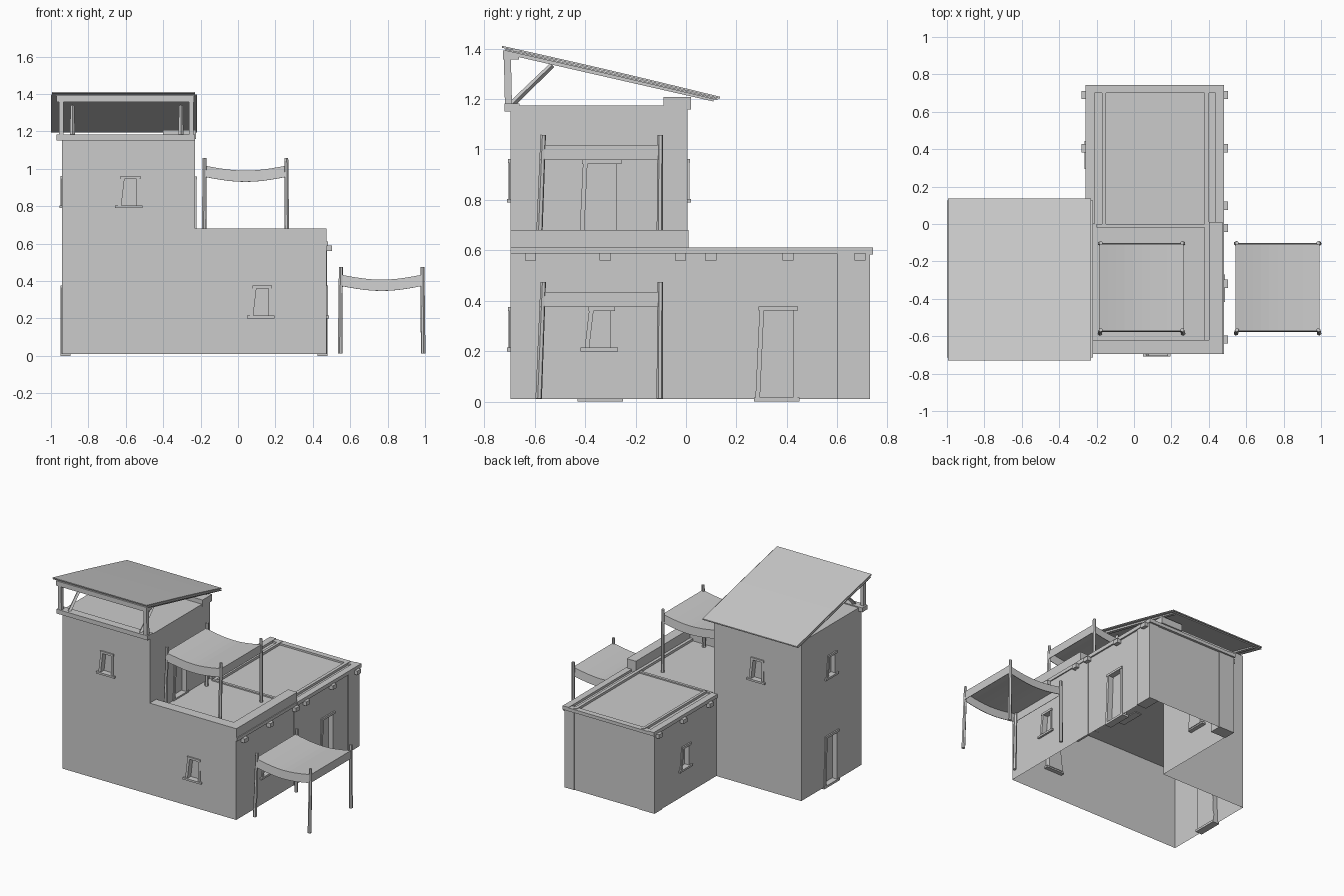
import bpy, bmesh, math
from mathutils import Vector, Matrix

if "Cube" in bpy.data.objects:
    bpy.data.objects.remove(bpy.data.objects["Cube"])

def finish(name, bm):
    bmesh.ops.recalc_face_normals(bm, faces=bm.faces)
    me = bpy.data.meshes.new(name)
    bm.to_mesh(me)
    bm.free()
    ob = bpy.data.objects.new(name, me)
    bpy.context.collection.objects.link(ob)
    return ob

def prism(name, pts, d, mat=Matrix()):
    """Extrude a closed outline by vector d."""
    bm = bmesh.new()
    d = Vector(d)
    a = [bm.verts.new(mat @ Vector(p)) for p in pts]
    b = [bm.verts.new(mat @ (Vector(p) + d)) for p in pts]
    n = len(pts)
    bm.faces.new(a)
    bm.faces.new(b[::-1])
    for i in range(n):
        bm.faces.new((a[i], a[(i + 1) % n], b[(i + 1) % n], b[i]))
    return finish(name, bm)

def box(name, x0, x1, y0, y1, z0, z1, mat=Matrix()):
    return prism(name, [(x0, y0, z0), (x1, y0, z0), (x1, y1, z0), (x0, y1, z0)], (0, 0, z1 - z0), mat)

def rod(name, a, b, r, sides=6):
    a, b = Vector(a), Vector(b)
    q = (b - a).to_track_quat('Z', 'Y').to_matrix().to_4x4()
    bm = bmesh.new()
    bmesh.ops.create_cone(bm, cap_ends=True, segments=sides, radius1=r, radius2=r * 0.85,
                          depth=(b - a).length, matrix=Matrix.Translation((a + b) / 2) @ q)
    return finish(name, bm)

# Masonry shells: L-shaped ground storey and the upper tower
base = prism("ground_storey", [(-.94, -.695, .01), (.472, -.695, .01), (.472, 0, .01), (.47, .725, .01),
                               (-.25, .725, .01), (-.25, .005, .01), (-.94, .005, .01)], (0, 0, .585))
tower = box("tower", -.94, -.23, -.695, .005, .595, 1.175)

ANGLE = {"front": 0, "right": 90, "back": 180, "left": -90}

def opening(name, wall, side, x, y, z0, z1, door=False):
    """Cut a tapered recess into a wall and trim it; local -y points outward."""
    m = Matrix.Translation((x, y, 0)) @ Matrix.Rotation(math.radians(ANGLE[side]), 4, 'Z')
    wb, wl, wr = (.085, .068, .082) if door else (.062, .043, .056)
    low = z0 - .02 if door else z0
    cut = prism(name + "_cutter", [(-wb, -.05, low), (wr, -.05, low), (wr - .002, -.05, z1), (-wl, -.05, z1)],
                (0, .085, 0), m)
    cut.hide_render = True
    mod = wall.modifiers.new("recess", 'BOOLEAN')
    mod.object, mod.operation, mod.solver = cut, 'DIFFERENCE', 'EXACT'
    bpy.context.view_layer.objects.active = wall
    bpy.ops.object.modifier_apply(modifier=mod.name)
    bpy.data.objects.remove(cut)
    # jambs, lintel and sill
    t = .018
    prism(name + "_left_jamb", [(-wb, -.008, z0), (-wb + t, -.008, z0), (-wl + t, -.008, z1), (-wl, -.008, z1)],
          (0, .04, 0), m)
    prism(name + "_right_jamb", [(wr - t, -.004, z0), (wr, -.004, z0), (wr - .002, -.004, z1), (wr - t, -.004, z1)],
          (0, .036, 0), m)
    box(name + "_lintel", -wl - .004, wr + .002, -.01, .03, z1 - .014, z1 + .002, m)
    if door:
        box(name + "_threshold", -.09, .09, -.008, .045, z0 - .01, z0 + .006, m)
    else:
        box(name + "_sill", -.078, .07, -.014, .03, z0 - .01, z0 + .004, m)

opening("front_low_window", base, "front", .125, -.695, .21, .373)
opening("right_window", base, "right", .472, -.34, .21, .373)
opening("wing_left_window", base, "left", -.25, .365, .21, .373)
opening("wing_door", base, "right", .4712, .36, .01, .375, True)
opening("tower_left_door", base, "left", -.94, -.34, .01, .375, True)
opening("tower_front_window", tower, "front", -.58, -.695, .80, .96)
opening("tower_back_window", tower, "back", -.58, .005, .80, .96)
opening("tower_left_window", tower, "left", -.94, -.345, .80, .96)
opening("terrace_door", tower, "right", -.23, -.34, .60, .957, True)

# Leave the undersides open
for ob, z in ((base, .01), (tower, .595)):
    bm = bmesh.new()
    bm.from_mesh(ob.data)
    low = [f for f in bm.faces if all(abs(v.co.z - z) < 1e-3 for v in f.verts)]
    if ob is base:
        bmesh.ops.delete(bm, geom=low, context='FACES')
    else:
        low = [f for f in low if f.normal.z < -.5]
        bmesh.ops.delete(bm, geom=low, context='FACES')
    bm.to_mesh(ob.data)
    bm.free()

# Slightly proud corner pilasters on the wing
box("back_right_pilaster", .40, .477, .60, .73, .01, .59)
box("back_left_pilaster", -.255, -.13, .64, .73, .01, .59)
box("junction_pilaster", .46, .476, -.03, .09, .01, .59)

# Terrace parapets
box("front_parapet", -.23, .473, -.695, -.62, .594, .68)
box("right_parapet", .40, .474, -.62, .01, .594, .68)
box("right_string_course", .46, .48, -.695, .01, .588, .612)

# Wing roof edges: outer cornice and inner kerbs
box("right_cornice", .435, .482, 0, .742, .585, .612)
box("left_cornice", -.258, -.21, .0, .742, .585, .612)
box("back_cornice", -.258, .482, .70, .742, .584, .608)
box("right_roof_kerb", .378, .402, -.62, .73, .594, .612)
box("left_roof_kerb", -.17, -.15, .0, .73, .594, .612)
box("roof_divider", -.2, .38, -.02, .0, .594, .604)

# Projecting beam ends
for i, y in enumerate((-.617, -.32, -.022, .098, .405, .69)):
    box(f"right_beam_end_{i}", .44, .502, y - .022, y + .022, .56, .59)
for i, y in enumerate((.098, .405, .69)):
    box(f"left_beam_end_{i}", -.28, -.22, y - .022, y + .022, .56, .59)

# Tower top: sill beam, back block and open timber frame
box("tower_sill_beam", -.97, -.23, -.72, -.66, 1.15, 1.182)
box("tower_back_block", -.40, -.225, -.09, .02, 1.158, 1.207)
box("roof_front_beam", -.97, -.235, -.725, -.662, 1.357, 1.392)
for n, x, xb in (("left", -.945, -.885), ("right", -.25, -.305)):
    prism(n + "_roof_post", [(x - .013, -.718, 1.18), (x + .013, -.718, 1.18),
                             (x + .013, -.69, 1.18), (x - .013, -.69, 1.18)], (0, -.004, .18))
    rod(n + "_roof_brace", (xb, -.695, 1.175), (xb, -.53, 1.335), .013, 4)
    prism(n + "_rafter", [(x - .012, -.715, 1.395), (x - .012, -.715, 1.378),
                          (x - .012, .11, 1.190), (x - .012, .11, 1.203)], (.024, 0, 0))

def shed(name, x0, x1, y0, z0, y1, z1, thick, lift):
    """Slightly bowed roof sheet."""
    n = 6
    top = []
    for i in range(n + 1):
        t = i / n
        top.append((x0, y0 + (y1 - y0) * t, z0 + (z1 - z0) * t + lift * math.sin(math.pi * t)))
    low = [(p[0], p[1], p[2] - thick) for p in reversed(top)]
    return prism(name, top + low, (x1 - x0, 0, 0))

shed("tower_roof", -.995, -.23, -.73, 1.411, .135, 1.209, .008, .003)
shed("tower_roof_underlay", -1.0, -.22, -.715, 1.398, .125, 1.202, .007, .002)

def awning(name, dx, dz, foot):
    """Sagging cloth with hanging edges on four leaning poles."""
    x0, x1, y0, y1, n = dx - .225, dx + .225, -.572, -.108, 10
    def sag(t):
        return dz + 1.018 - .028 * math.sin(math.pi * t)
    bm = bmesh.new()
    prof = []
    for i in range(n + 1):
        t = i / n
        x = x0 + (x1 - x0) * t
        z = sag(t)
        prof.append([bm.verts.new(p) for p in ((x, y0 - .006, z - .06), (x, y0, z), (x, y1, z), (x, y1 + .006, z - .06))])
    for a, b in zip(prof, prof[1:]):
        for k in range(3):
            bm.faces.new((a[k], a[k + 1], b[k + 1], b[k]))
    for s in (prof[0], prof[-1]):
        bm.faces.new(s)
    cloth = finish(name + "_cloth", bm)
    m = cloth.modifiers.new("thickness", 'SOLIDIFY')
    m.thickness = .004
    for sx in (-1, 1):
        for y, ly in ((-.572, -.012), (-.108, .004)):
            rod(f"{name}_pole_{'left' if sx < 0 else 'right'}_{'front' if y < -.3 else 'back'}",
                (dx + sx * .222, y + ly, foot), (dx + sx * .218, y + .006, dz + 1.058), .013)

awning("terrace_awning", .04, 0, .595)
awning("ground_awning", .768, -.583, .012)
